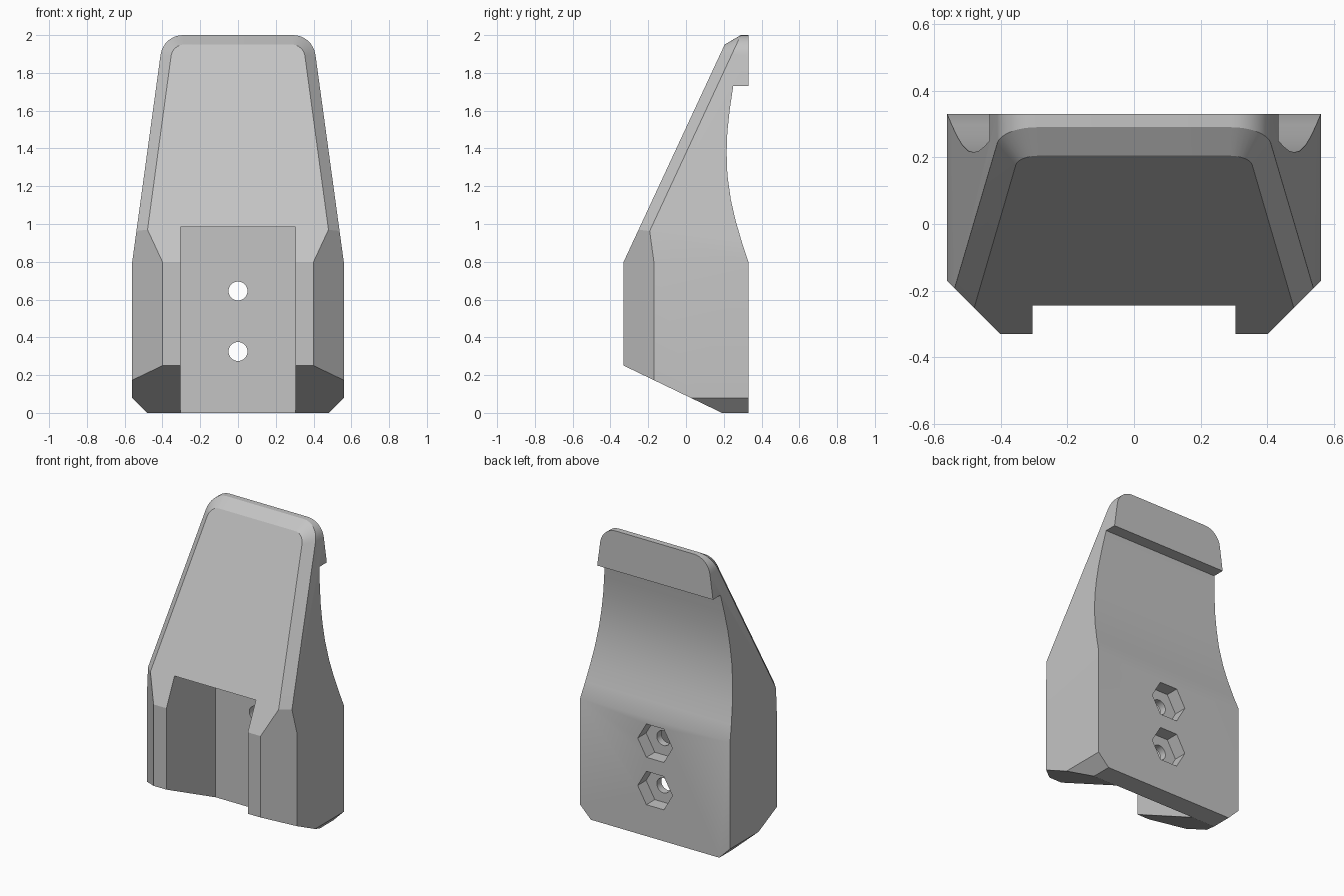
import bpy, bmesh, math

cube = bpy.data.objects.get("Cube")
if cube:
    bpy.data.objects.remove(cube, do_unlink=True)

grey = bpy.data.materials.new("light_grey")
grey.use_nodes = True
colour = (0.55, 0.55, 0.55, 1)
grey.diffuse_color = colour
grey.node_tree.nodes["Principled BSDF"].inputs["Base Color"].default_value = colour


def loft(name, rings):
    """Closed solid through rings of equal point count."""
    bm = bmesh.new()
    rows = [[bm.verts.new(p) for p in ring] for ring in rings]
    n = len(rows[0])
    for a, b in zip(rows, rows[1:]):
        for i in range(n):
            j = (i + 1) % n
            bm.faces.new((a[i], a[j], b[j], b[i]))
    bm.faces.new(rows[0])
    bm.faces.new(rows[-1])
    bmesh.ops.recalc_face_normals(bm, faces=bm.faces)
    mesh = bpy.data.meshes.new(name)
    bm.to_mesh(mesh)
    bm.free()
    mesh.materials.append(grey)
    ob = bpy.data.objects.new(name, mesh)
    bpy.context.collection.objects.link(ob)
    return ob


def mirrored(half):
    return half + [(-x, v) for x, v in reversed(half)]


def combine(target, tool, operation):
    """Apply a boolean and discard the tool."""
    tool.hide_render = True
    mod = target.modifiers.new("cut", "BOOLEAN")
    mod.operation, mod.solver, mod.object = operation, "EXACT", tool
    bpy.context.view_layer.objects.active = target
    bpy.ops.object.modifier_apply(modifier=mod.name)
    bpy.data.objects.remove(tool, do_unlink=True)


def slope(z):
    return -0.33 + (z - 0.8) * 0.465


def outline(inset, radius, centre):
    """Front outline with tapered sides and rounded top corners."""
    half = [(0.48 - inset, 0), (0.56 - inset, 0.08), (0.56 - inset, 0.8)]
    for i in range(9):
        a = math.radians(8 + 82 * i / 8)
        half.append((centre + radius * math.cos(a), 1.88 + radius * math.sin(a)))
    return mirrored(half)


# Tapered body with a sloping front and a chamfered rim
outer = outline(0, 0.12, 0.291)
inner = outline(0.058, 0.07, 0.285)
body = loft("clip_body", [
    [(x, slope(z), z) for x, z in inner],
    [(x, slope(z) + 0.062, z) for x, z in outer],
    [(x, 0.5, z) for x, z in outer]])

# Side profile: slanted underside, curved back and top hook lip
profile = [(-0.5, 0.332), (-0.5, 2.1), (0.33, 2.1), (0.33, 1.73), (0.25, 1.73),
           (0.232, 1.61), (0.219, 1.49), (0.215, 1.38), (0.219, 1.26),
           (0.237, 1.13), (0.262, 1.02), (0.297, 0.9), (0.33, 0.8), (0.33, -0.067)]
combine(body, loft("side_profile", [[(s, y, z) for y, z in profile] for s in (-1, 1)]),
        "INTERSECT")

# Plan shape: flat front with diagonal vertical corners
plan = mirrored([(0.4, -0.33), (0.6, -0.13), (0.6, 0.6)])
combine(body, loft("plan_shape", [[(x, y, z) for x, y in plan] for z in (-0.3, 2.3)]),
        "INTERSECT")

# Open channel behind the front
channel = mirrored([(0.304, -1), (0.304, 0.192)])
combine(body, loft("channel_cutter", [[(x, y, z) for x, y in channel] for z in (-0.5, 0.985)]),
        "DIFFERENCE")


# Screw holes with hexagonal nut pockets in the back
def peg(name, sides, radius, z, y0, y1):
    angles = [2 * math.pi * i / sides for i in range(sides)]
    return loft(name, [[(radius * math.cos(a), y, z + radius * math.sin(a)) for a in angles]
                       for y in (y0, y1)])


for z in (0.325, 0.645):
    combine(body, peg("screw_hole_cutter", 32, 0.05, z, 0.1, 0.4), "DIFFERENCE")
    combine(body, peg("nut_pocket_cutter", 6, 0.13, z, 0.24, 0.5), "DIFFERENCE")

# Smooth the curves, keep the hard edges
bpy.ops.object.select_all(action="DESELECT")
body.select_set(True)
bpy.context.view_layer.objects.active = body
bpy.ops.object.shade_smooth_by_angle(angle=math.radians(20))
